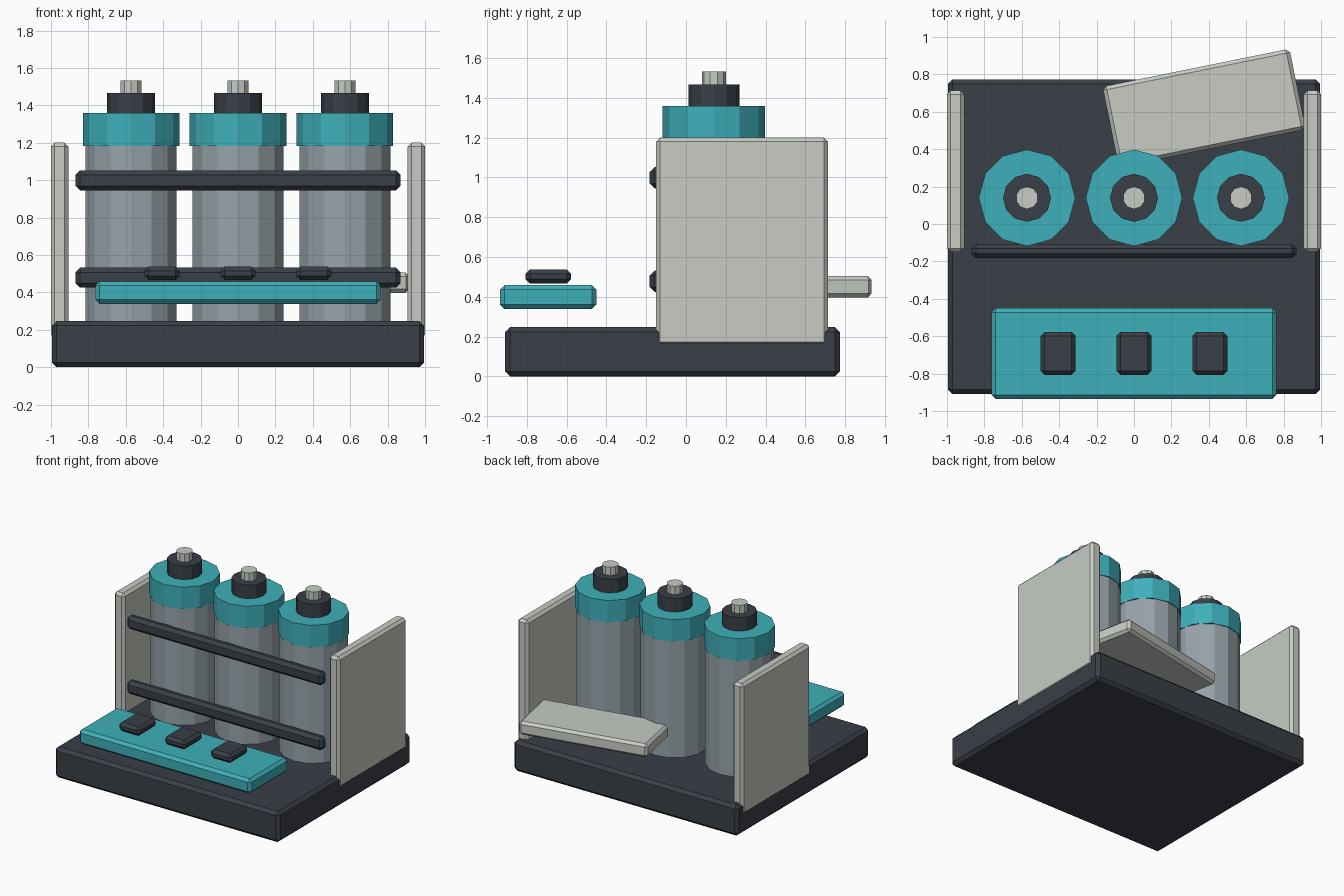
import bpy
import bmesh
from mathutils import Matrix

cube = bpy.data.objects.get("Cube")
if cube:
    bpy.data.objects.remove(cube, do_unlink=True)


def material(name, hex_code):
    """Flat material from an sRGB hex code, stored as linear values."""
    srgb = [int(hex_code[i:i + 2], 16) / 255 for i in (0, 2, 4)]
    colour = [c / 12.92 if c <= 0.04045 else ((c + 0.055) / 1.055) ** 2.4 for c in srgb] + [1]
    mat = bpy.data.materials.new(name)
    mat.use_nodes = True
    mat.diffuse_color = colour
    mat.node_tree.nodes["Principled BSDF"].inputs["Base Color"].default_value = colour
    return mat


CHARCOAL = material("charcoal", "3a3f47")
TEAL = material("teal", "3fb0ba")
PALE = material("pale_grey", "c7ccc4")
STEEL = material("steel_grey", "96a3a9")


def add_object(name, bm, mat):
    mesh = bpy.data.meshes.new(name)
    bm.to_mesh(mesh)
    bm.free()
    mesh.materials.append(mat)
    obj = bpy.data.objects.new(name, mesh)
    bpy.context.collection.objects.link(obj)
    return obj


def box(name, xs, ys, zs, mat, chamfer, turn=0):
    """Chamfered box from its ranges, turned about its own vertical axis."""
    ranges = (xs, ys, zs)
    bm = bmesh.new()
    bmesh.ops.create_cube(bm, size=1)
    bmesh.ops.scale(bm, vec=[b - a for a, b in ranges], verts=bm.verts)
    bmesh.ops.bevel(bm, geom=bm.edges[:], offset=chamfer, segments=1, affect='EDGES')
    obj = add_object(name, bm, mat)
    obj.location = [(a + b) / 2 for a, b in ranges]
    obj.rotation_euler.z = turn
    return obj


def cylinder(name, x, y, radius, bottom, top, sides, mat):
    """Upright faceted cylinder with a corner facing front and back."""
    bm = bmesh.new()
    bmesh.ops.create_cone(bm, cap_ends=True, segments=sides, radius1=radius,
                          radius2=radius, depth=top - bottom,
                          matrix=Matrix.Translation((0, 0, (bottom + top) / 2)))
    obj = add_object(name, bm, mat)
    obj.location = (x, y, 0)
    return obj


# Base slab
box("base", (-0.995, 0.995), (-0.91, 0.773), (0, 0.247), CHARCOAL, 0.025)

# Upright side panels
for side, xs in (("left", (0.907, 1)), ("right", (-1, -0.907))):
    box(side + "_side_panel", xs, (-0.15, 0.713), (0.153, 1.2), PALE, 0.02)

# Row of canisters, each with cap, neck and stud
for side, x in (("right", -0.572), ("middle", 0), ("left", 0.572)):
    cylinder(side + "_canister_body", x, 0.14, 0.25, 0.22, 1.2, 14, STEEL)
    cylinder(side + "_canister_cap", x, 0.14, 0.258, 1.183, 1.358, 12, TEAL)
    cylinder(side + "_canister_neck", x, 0.14, 0.128, 1.34, 1.467, 12, CHARCOAL)
    cylinder(side + "_canister_stud", x, 0.14, 0.06, 1.45, 1.533, 10, PALE)

# Rails across the front of the canisters
for level, bottom in (("lower", 0.425), ("upper", 0.945)):
    box(level + "_rail", (-0.87, 0.87), (-0.183, -0.107), (bottom, bottom + 0.107),
        CHARCOAL, 0.025)

# Control plate with three buttons hovering over it
box("control_plate", (-0.763, 0.763), (-0.935, -0.45), (0.339, 0.458), TEAL, 0.022)
for side, x in (("right", -0.406), ("middle", 0), ("left", 0.406)):
    box(side + "_button", (x - 0.094, x + 0.094), (-0.807, -0.577), (0.466, 0.537),
        CHARCOAL, 0.022)

# Loose shelf turned at the back
box("back_shelf", (-0.135, 0.885), (0.4, 0.84), (0.397, 0.505), PALE, 0.02, turn=0.2)
